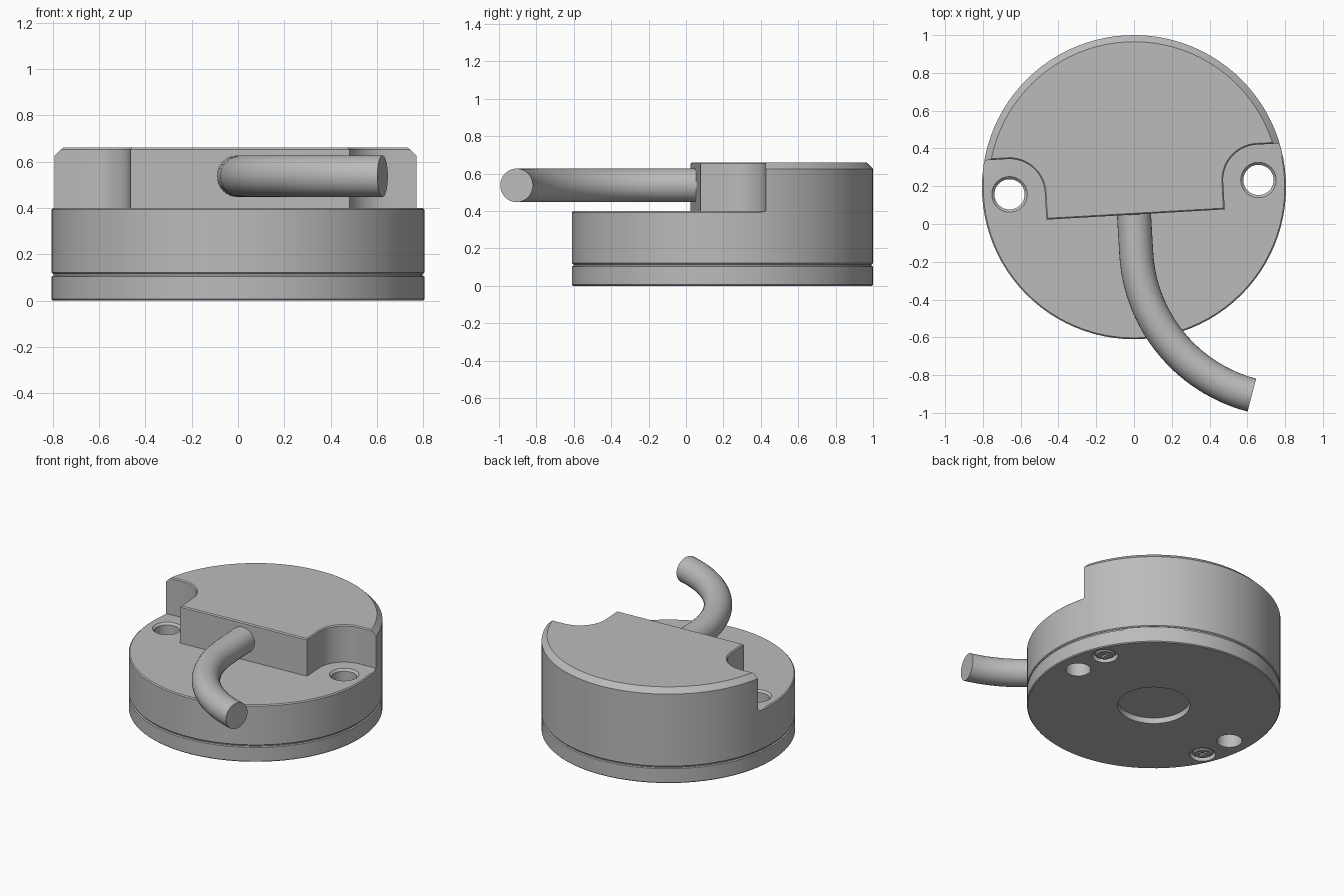
import bpy, bmesh, math
from mathutils import Matrix, Vector

if "Cube" in bpy.data.objects:
    bpy.data.objects.remove(bpy.data.objects["Cube"])

R = 0.805                      # outer radius
TOP, STEP, SEAM = 0.66, 0.4, 0.115
HOLE_X, NOTCH = 0.66, 0.187    # mounting hole offset, clearance radius
TURN = math.radians(3.3)
PLACE = Matrix.Translation((0, 0.195, 0)) @ Matrix.Rotation(TURN, 4, 'Z')

grey = bpy.data.materials.new("satin grey")
grey.use_nodes = True
grey.diffuse_color = (0.5, 0.5, 0.5, 1)
grey.node_tree.nodes["Principled BSDF"].inputs["Base Color"].default_value = (0.5, 0.5, 0.5, 1)


def make(name, bm):
    bmesh.ops.recalc_face_normals(bm, faces=bm.faces)
    mesh = bpy.data.meshes.new(name)
    bm.to_mesh(mesh)
    bm.free()
    obj = bpy.data.objects.new(name, mesh)
    bpy.context.collection.objects.link(obj)
    mesh.materials.append(grey)
    return obj


def lathe(name, profile, sides=96, at=(0, 0)):
    """Closed solid turned from (radius, height) points, capped at both ends."""
    bm = bmesh.new()
    rings = []
    for r, z in profile:
        rings.append([bm.verts.new((at[0] + r * math.cos(k * math.tau / sides),
                                    at[1] + r * math.sin(k * math.tau / sides), z))
                      for k in range(sides)])
    for a, b in zip(rings, rings[1:]):
        for k in range(sides):
            n = (k + 1) % sides
            bm.faces.new((a[k], a[n], b[n], b[k]))
    bm.faces.new(rings[0])
    bm.faces.new(rings[-1])
    return make(name, bm)


def prism(name, outline, z0, z1):
    bm = bmesh.new()
    face = bm.faces.new([bm.verts.new((x, y, z0)) for x, y in outline])
    up = bmesh.ops.extrude_face_region(bm, geom=[face])["geom"]
    bmesh.ops.translate(bm, vec=(0, 0, z1 - z0),
                        verts=[v for v in up if isinstance(v, bmesh.types.BMVert)])
    return make(name, bm)


def activate(obj):
    bpy.ops.object.select_all(action='DESELECT')
    obj.select_set(True)
    bpy.context.view_layer.objects.active = obj


def cut(obj, cutter):
    mod = obj.modifiers.new("cut", 'BOOLEAN')
    mod.operation, mod.solver, mod.object = 'DIFFERENCE', 'EXACT', cutter
    activate(obj)
    bpy.ops.object.modifier_apply(modifier=mod.name)
    bpy.data.objects.remove(cutter)


def finish(obj):
    obj.data.transform(PLACE)
    activate(obj)
    bpy.ops.object.shade_smooth_by_angle(angle=math.radians(30))


def hole_cutter(side):
    return lathe("hole_cutter", [(0.08, -0.1), (0.08, STEP - 0.014),
                                 (0.094, STEP), (0.094, STEP + 0.1)], 48, (side * HOLE_X, 0))


# Housing: turned body with a chamfered top, stepped down at the front
housing = lathe("housing", [(R - 0.006, SEAM), (R, SEAM + 0.006), (R, TOP - 0.035), (R - 0.035, TOP)])
half = [(0, -1), (1, -1), (1, NOTCH)]
for k in range(17):
    a = math.pi / 2 * (1 + k / 16)
    half.append((HOLE_X + NOTCH * math.cos(a), NOTCH * math.sin(a)))
half.append((HOLE_X - NOTCH, -0.145))
outline = half + [(-x, y) for x, y in reversed(half[1:])]
cut(housing, prism("step_cutter", outline, STEP, 1))

# Small chamfer on the sharp upper edges
bm = bmesh.new()
bm.from_mesh(housing.data)
rim = [e for e in bm.edges if len(e.link_faces) == 2
       and min(v.co.z for v in e.verts) > STEP - 0.01
       and abs(e.verts[0].co.z - e.verts[1].co.z) < 0.001
       and e.calc_face_angle_signed() > 1.2]
bmesh.ops.bevel(bm, geom=rim, offset=0.007, segments=1, affect='EDGES', clamp_overlap=True)
bm.to_mesh(housing.data)
bm.free()

# Base plate with a seam groove and a shallow round recess underneath
base = lathe("base_plate", [(R - 0.006, 0), (R, 0.006), (R, SEAM - 0.012),
                            (R - 0.008, SEAM - 0.008), (R - 0.008, SEAM)])
cut(base, lathe("recess_cutter", [(0.23, -0.1), (0.23, 0.04)], 64))

# Mounting holes through both parts
for side in (-1, 1):
    cut(housing, hole_cutter(side))
    cut(base, hole_cutter(side))

# Cross-head screws sunk in the base plate
for side, label in ((1, "left"), (-1, "right")):
    spot = (side * 0.655, side * 0.243)
    cut(base, lathe("bore_cutter", [(0.083, -0.1), (0.083, 0.035)], 32, spot))
    screw = lathe(label + "_screw", [(0.05, 0.004), (0.064, 0.014), (0.064, 0.04)], 32, spot)
    w, l = 0.007, 0.038
    cross = [(l, -w), (l, w), (w, w), (w, l), (-w, l), (-w, w),
             (-l, w), (-l, -w), (-w, -w), (-w, -l), (w, -l), (w, -w)]
    cut(screw, prism("cross_cutter", [(spot[0] + x, spot[1] + y) for x, y in cross], -0.1, 0.022))
    finish(screw)

finish(housing)
finish(base)

# Cable: short straight run, then a bend towards the left
path = [Vector((-0.004, 0.12, 0.537))]
bend, sweep, steps = 0.822, math.radians(72), 28
start = Vector((0.012, -0.158, 0.537))
head = TURN - math.pi / 2
for k in range(steps + 1):
    a = head + sweep * k / steps
    path.append(start + bend * Vector((math.sin(a) - math.sin(head), math.cos(head) - math.cos(a), 0)))
bm = bmesh.new()
rings = []
for i, p in enumerate(path):
    a = head + sweep * max(i - 1, 0) / steps
    side = Vector((-math.sin(a), math.cos(a), 0))
    rings.append([bm.verts.new(p + 0.09 * (side * math.cos(t) + Vector((0, 0, math.sin(t)))))
                  for t in (j * math.tau / 32 for j in range(32))])
for a, b in zip(rings, rings[1:]):
    for j in range(32):
        n = (j + 1) % 32
        bm.faces.new((a[j], a[n], b[n], b[j]))
bm.faces.new(rings[0])
bm.faces.new(rings[-1])
cable = make("cable", bm)
activate(cable)
bpy.ops.object.shade_smooth_by_angle(angle=math.radians(30))
